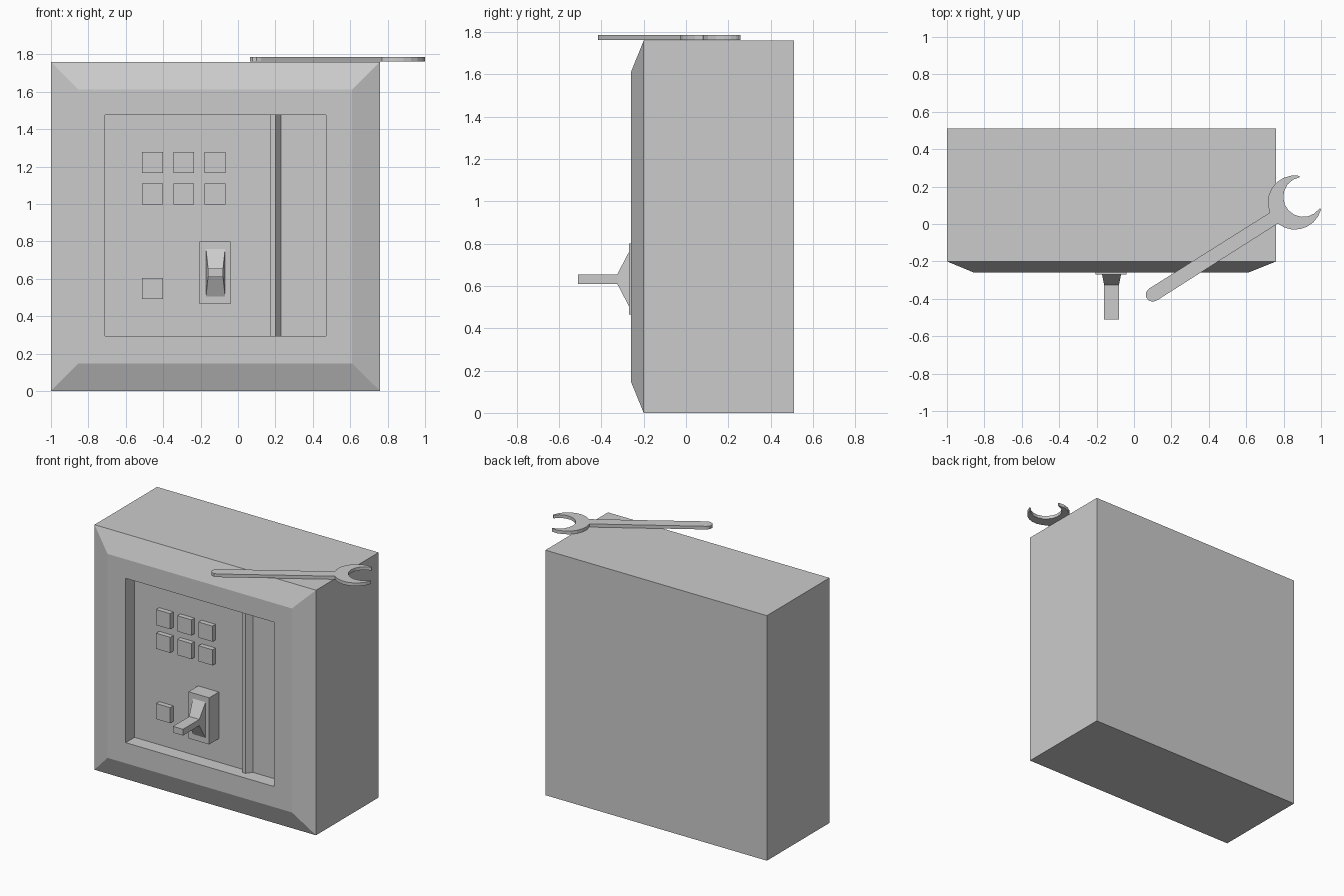
import bpy, bmesh
from math import cos, sin, radians
from mathutils import Vector

cube = bpy.data.objects.get("Cube")
if cube:
    bpy.data.objects.remove(cube, do_unlink=True)

grey = bpy.data.materials.new("plain grey")
grey.use_nodes = True
grey.diffuse_color = (0.6, 0.6, 0.6, 1)
grey.node_tree.nodes["Principled BSDF"].inputs["Base Color"].default_value = grey.diffuse_color


def finish(bm, name):
    bmesh.ops.recalc_face_normals(bm, faces=bm.faces)
    mesh = bpy.data.meshes.new(name)
    bm.to_mesh(mesh)
    bm.free()
    mesh.materials.append(grey)
    obj = bpy.data.objects.new(name, mesh)
    bpy.context.collection.objects.link(obj)
    return obj


def loft(name, rings):
    """Join rectangles (x0, x1, z0, z1, y) in order and cap both ends."""
    bm = bmesh.new()
    loops = []
    for x0, x1, z0, z1, y in rings:
        corners = ((x0, z0), (x1, z0), (x1, z1), (x0, z1))
        loops.append([bm.verts.new((x, y, z)) for x, z in corners])
    for a, b in zip(loops, loops[1:]):
        for i in range(4):
            j = (i + 1) % 4
            bm.faces.new((a[i], a[j], b[j], b[i]))
    bm.faces.new(loops[0])
    bm.faces.new(loops[-1])
    return finish(bm, name)


def prism(name, outline, direction):
    """Extrude a flat outline along a direction."""
    bm = bmesh.new()
    face = bm.faces.new([bm.verts.new(p) for p in outline])
    new = bmesh.ops.extrude_face_region(bm, geom=[face], use_keep_orig=True)
    verts = [v for v in new["geom"] if isinstance(v, bmesh.types.BMVert)]
    bmesh.ops.translate(bm, verts=verts, vec=Vector(direction))
    return finish(bm, name)


PANEL = -0.16
BOTTOM, TOP = 0.295, 1.475

# Cabinet with sloped front frame and sunken panel
loft("cabinet", [
    (-1, 0.76, 0, 1.76, 0.51),
    (-1, 0.76, 0, 1.76, -0.2),
    (-0.855, 0.61, 0.147, 1.612, -0.26),
    (-0.71, 0.47, BOTTOM, TOP, -0.26),
    (-0.71, 0.47, BOTTOM, TOP, PANEL),
])

# Square buttons: two rows of three, and one alone below
spots = [(-0.458 + 0.168 * c, 1.223 - 0.17 * r) for r in range(2) for c in range(3)]
spots.append((-0.458, 0.548))
for n, (x, z) in enumerate(spots):
    h = 0.056
    loft(f"button_{n + 1}", [(x - h, x + h, z - h, z + h, y) for y in (PANEL, PANEL - 0.035)])

# Vertical ridge with a slanted right side
prism("panel_ridge", [(0.175, PANEL, BOTTOM), (0.175, -0.2, BOTTOM),
                      (0.2, -0.2, BOTTOM), (0.23, PANEL, BOTTOM)], (0, 0, TOP - BOTTOM))

# Switch housing and flared lever
loft("switch_housing", [(-0.205, -0.04, 0.465, 0.8, y) for y in (PANEL, -0.27)])
loft("switch_lever", [
    (-0.172, -0.068, 0.495, 0.77, -0.265),
    (-0.16, -0.08, 0.61, 0.655, -0.325),
    (-0.16, -0.08, 0.61, 0.655, -0.51),
])


# Open-ended wrench lying on the top
def arc(cx, cy, r, start, end, steps):
    angles = [radians(start + (end - start) * i / steps) for i in range(steps + 1)]
    return [(cx + r * cos(a), cy + r * sin(a)) for a in angles]


outline = arc(0.86, 0.115, 0.145, 80, 202, 7)          # upper jaw
outline += arc(0.1, -0.378, 0.038, 125, 305, 5)        # handle end
outline += arc(0.86, 0.115, 0.145, 231, 346, 7)        # lower jaw
outline += arc(0.905, 0.145, 0.107, -35, -260, 11)     # jaw opening
prism("wrench", [(x, y, 1.763) for x, y in outline], (0, 0, 0.023))
